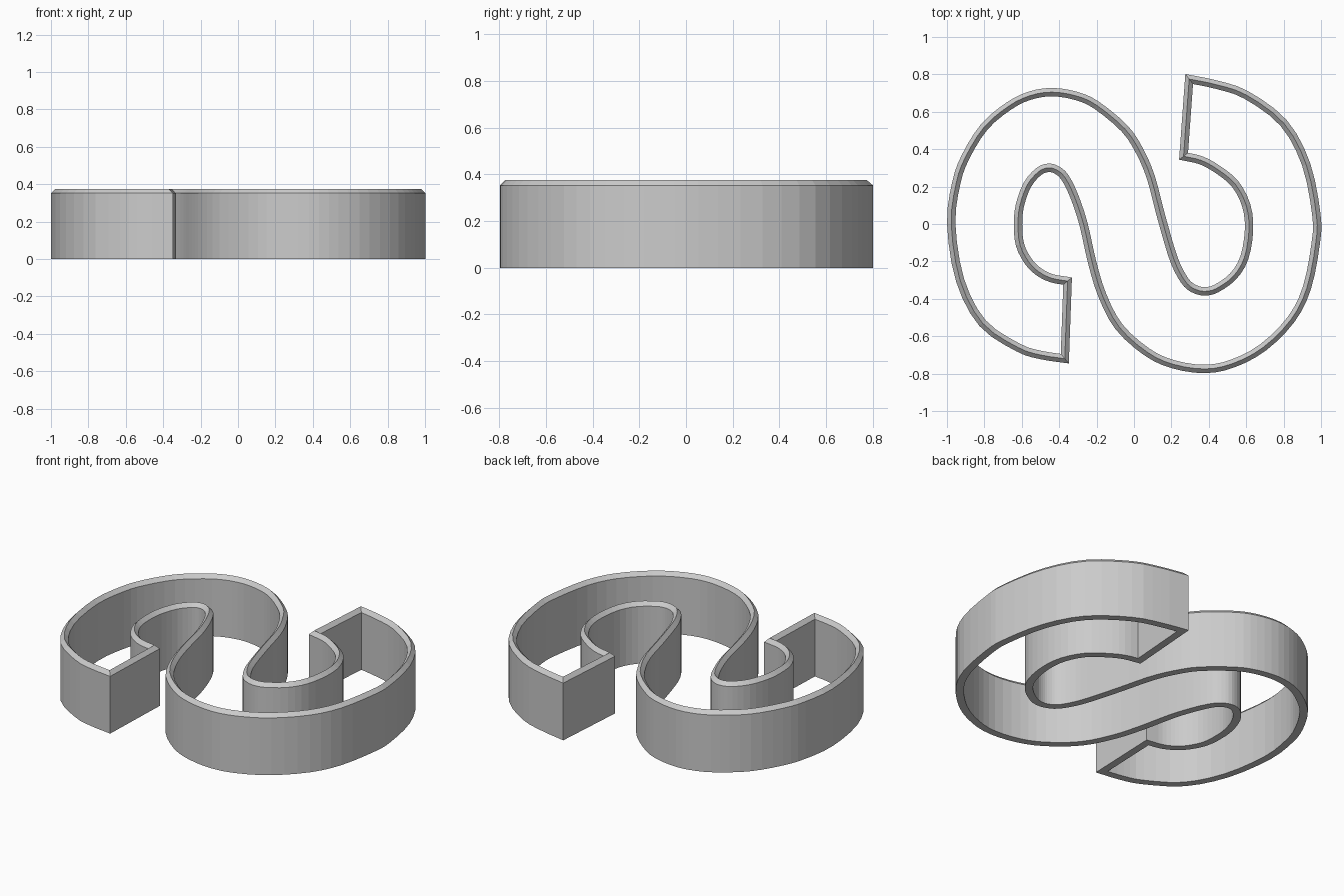
import bpy
import bmesh
from mathutils import Vector

cube = bpy.data.objects.get("Cube")
if cube:
    bpy.data.objects.remove(cube, do_unlink=True)

HALF_WALL = 0.0225
SHOULDER = 0.352
TOP = 0.375
STEPS = 3


def spline(points):
    """Smooth curve through the points, with free ends (last point left out)."""
    pts = [Vector(p) for p in points]
    pts = [2 * pts[0] - pts[1]] + pts + [2 * pts[-1] - pts[-2]]
    result = []
    for a, b, c, d in zip(pts, pts[1:], pts[2:], pts[3:]):
        for i in range(STEPS):
            t = i / STEPS
            result.append(0.5 * (2 * b + (c - a) * t
                                 + (2 * a - 5 * b + 4 * c - d) * t ** 2
                                 + (3 * b - a - 3 * c + d) * t ** 3))
    return result + [pts[-2]]


def offset(path, distance):
    """Mitred sideways copy of a closed path."""
    result = []
    for i, here in enumerate(path):
        before = (here - path[i - 1]).normalized()
        after = (path[(i + 1) % len(path)] - here).normalized()
        n1 = Vector((before.y, -before.x))
        n2 = Vector((after.y, -after.x))
        result.append(here + (n1 + n2) * distance / (1 + n1.dot(n2)))
    return result


# Right sweep: upper arm tip, round the lower bowl, up into the left hook
right_sweep = [
    (.295, .775), (.44, .745), (.6, .69), (.8, .54), (.92, .32), (.975, .05),
    (.972, -.1), (.925, -.34), (.84, -.51), (.69, -.66), (.53, -.745),
    (.38, -.775), (.21, -.75), (.07, -.685), (-.08, -.55), (-.17, -.38),
    (-.225, -.2), (-.27, 0), (-.32, .15), (-.37, .25), (-.415, .29),
    (-.46, .3), (-.51, .28), (-.57, .21), (-.61, .1), (-.62, 0),
    (-.61, -.11), (-.565, -.2), (-.51, -.255), (-.44, -.29), (-.355, -.305)]

# Left sweep: lower arm tip, round the upper bowl, down into the right hook
left_sweep = [
    (-.37, -.72), (-.5, -.7), (-.62, -.66), (-.81, -.53), (-.93, -.3),
    (-.977, 0), (-.95, .22), (-.9, .36), (-.8, .52), (-.67, .63),
    (-.56, .685), (-.44, .705), (-.31, .685), (-.2, .635), (-.05, .51),
    (.03, .39), (.09, .25), (.14, .06), (.2, -.15), (.24, -.25),
    (.285, -.32), (.33, -.35), (.38, -.36), (.44, -.345), (.53, -.28),
    (.59, -.18), (.615, -.03), (.6, .1), (.54, .215), (.45, .29),
    (.36, .34), (.265, .362)]

ridge = spline(right_sweep) + spline(left_sweep)
side_a = offset(ridge, HALF_WALL)
side_b = offset(ridge, -HALF_WALL)

# Wall section: flat foot, upright sides and a pointed top edge
bm = bmesh.new()
section = [(side_a, 0), (side_a, SHOULDER), (ridge, TOP),
           (side_b, SHOULDER), (side_b, 0)]
loops = [[bm.verts.new((p.x, p.y, z)) for p in path] for path, z in section]
for k, lower in enumerate(loops):
    upper = loops[(k + 1) % len(loops)]
    for i in range(len(lower)):
        j = (i + 1) % len(lower)
        bm.faces.new((lower[i], lower[j], upper[j], upper[i]))
bmesh.ops.recalc_face_normals(bm, faces=bm.faces)

mesh = bpy.data.meshes.new("curved_wall")
bm.to_mesh(mesh)
bm.free()
wall = bpy.data.objects.new("curved_wall", mesh)
bpy.context.collection.objects.link(wall)

# Plain grey finish
grey = bpy.data.materials.new("plain_grey")
grey.use_nodes = True
colour = (0.6, 0.6, 0.6, 1)
grey.diffuse_color = colour
grey.node_tree.nodes["Principled BSDF"].inputs["Base Color"].default_value = colour
mesh.materials.append(grey)
